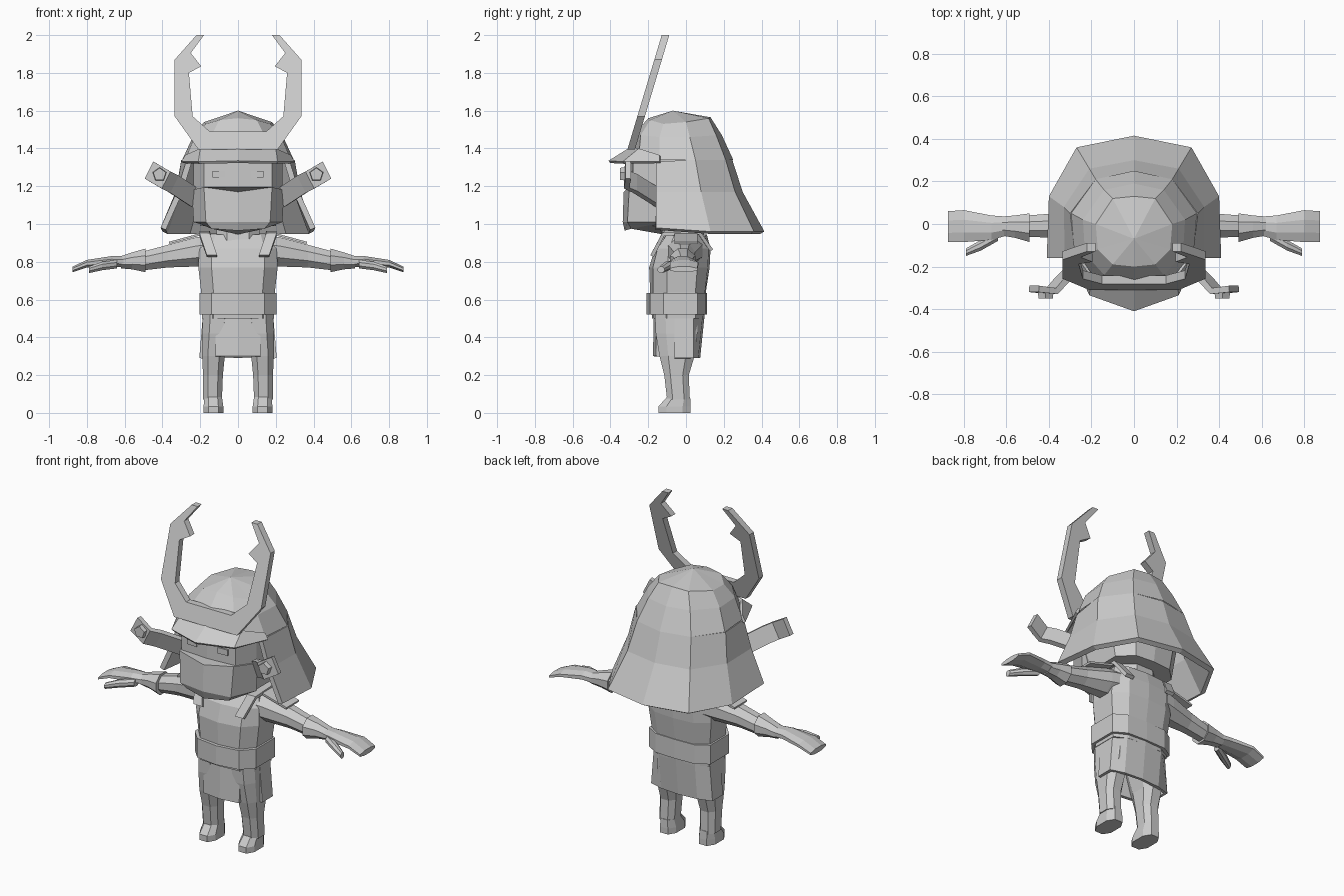
import bpy, bmesh, math
from mathutils import Vector

if "Cube" in bpy.data.objects:
    bpy.data.objects.remove(bpy.data.objects["Cube"])

grey = bpy.data.materials.new("light_grey")
grey.diffuse_color = (0.6, 0.6, 0.6, 1)
grey.use_nodes = True
grey.node_tree.nodes["Principled BSDF"].inputs["Base Color"].default_value = grey.diffuse_color


def finish(name, bm, mirror=False, thick=0.0, offset=-1):
    bmesh.ops.remove_doubles(bm, verts=bm.verts, dist=1e-5)
    bmesh.ops.recalc_face_normals(bm, faces=bm.faces)
    me = bpy.data.meshes.new(name)
    bm.to_mesh(me)
    bm.free()
    me.materials.append(grey)
    ob = bpy.data.objects.new(name, me)
    bpy.context.collection.objects.link(ob)
    if thick:
        m = ob.modifiers.new("thickness", 'SOLIDIFY')
        m.thickness, m.offset = thick, offset
    if mirror:
        ob.modifiers.new("mirror", 'MIRROR')
    return ob


def loft(name, rings, closed=True, caps=True, **kw):
    """Skin a list of equal-length point rows."""
    bm = bmesh.new()
    rows = [[bm.verts.new(p) for p in r] for r in rings]
    n = len(rows[0])
    for a, b in zip(rows, rows[1:]):
        for i in range(n if closed else n - 1):
            j = (i + 1) % n
            bm.faces.new((a[i], a[j], b[j], b[i]))
    if closed and caps:
        bm.faces.new(rows[0])
        bm.faces.new(rows[-1])
    return finish(name, bm, **kw)


def sym(half):
    """Complete a half outline, running from front centre to back centre."""
    return half + [(-x, y, z) for x, y, z in reversed(half) if x > 1e-6]


def level(z, *pts):
    return sym([(x, y, z) for x, y in pts])


def box_ring(x0, x1, y0, y1, z, c=0.25):
    """Chamfered rectangle at height z."""
    dx, dy = (x1 - x0) * c, (y1 - y0) * c
    return [(x0 + dx, y0, z), (x1 - dx, y0, z), (x1, y0 + dy, z), (x1, y1 - dy, z),
            (x1 - dx, y1, z), (x0 + dx, y1, z), (x0, y1 - dy, z), (x0, y0 + dy, z)]


def limb_ring(x, y0, y1, z0, z1, lean=0.0):
    """Chamfered rectangle across a sideways limb."""
    return [(x + lean * (v - z0), u, v) for u, v, _ in box_ring(y0, y1, z0, z1, 0)]


# Helmet dome
dome = [
    sym([(0, -.28, 1.36), (.2, -.25, 1.35), (.28, -.14, 1.34), (.295, .05, 1.34), (.18, .21, 1.34), (0, .25, 1.34)]),
    sym([(0, -.27, 1.48), (.14, -.24, 1.47), (.23, -.14, 1.46), (.24, .02, 1.46), (.14, .16, 1.47), (0, .19, 1.47)]),
    sym([(0, -.2, 1.56), (.1, -.19, 1.55), (.17, -.12, 1.53), (.18, 0, 1.54), (.1, .12, 1.56), (0, .13, 1.565)]),
    [(0, -.07, 1.6)] * 10]
bm_rows = loft("helmet_dome", dome, caps=False)

# Flared neck guard hanging from the dome
def guard(z0, z, pts):
    half = [(x, y, z0 if i == 0 else z) for i, (x, y) in enumerate(pts)]
    return half + [(-x, y, w) for x, y, w in reversed(half[:-1])]

loft("neck_guard", [
    guard(1.33, 1.34, [(.275, -.16), (.3, .05), (.18, .21), (0, .245)]),
    guard(1.17, 1.17, [(.325, -.16), (.33, .08), (.21, .26), (0, .3)]),
    guard(.98, .96, [(.41, -.16), (.4, .13), (.27, .36), (0, .415)])],
    closed=False, thick=.03)

# Visor brim
loft("visor", [
    [(-.28, -.14, 1.365), (-.2, -.25, 1.4), (0, -.29, 1.41), (.2, -.25, 1.4), (.28, -.14, 1.365)],
    [(-.3, -.14, 1.33), (-.21, -.335, 1.33), (0, -.41, 1.335), (.21, -.335, 1.33), (.3, -.14, 1.33)]],
    closed=False, thick=.015)

# Crescent horn crest, a flat plate leaning back
outline = [(0, 1.395), (.21, 1.395), (.335, 1.57), (.335, 1.87), (.22, 2.0), (.18, 2.0), (.25, 1.905),
           (.195, 1.835), (.26, 1.80), (.24, 1.57), (.15, 1.49), (0, 1.49)]
bm = bmesh.new()
sides = [[bm.verts.new((x, -.31 + dy + (z - 1.395) * .3, z)) for x, z in outline] for dy in (0, .04)]
for s in sides:
    bm.faces.new(s)
for i in range(len(outline) - 1):
    bm.faces.new((sides[0][i], sides[0][i + 1], sides[1][i + 1], sides[1][i]))
finish("horn_crest", bm, mirror=True)

# Curled side wings of the helmet with pentagonal studs
path = [(.23, -.15, 1.14), (.345, -.27, 1.215), (.385, -.315, 1.235), (.47, -.305, 1.285)]
loft("side_wing", [[(x - s * .023, y, z + s * .045) for x, y, z in path] for s in (1, -1)],
     closed=False, mirror=True, thick=.03, offset=0)
loft("wing_stud", [[(.415 + r * math.sin(k * math.tau / 5), y, 1.262 + r * math.cos(k * math.tau / 5))
                    for k in range(5)] for y, r in ((-.31, .04), (-.35, .035))], mirror=True)

# Head with the face plane, and the mask covering the lower face
loft("head", [
    level(.99, (0, -.27), (.14, -.24), (.2, -.12), (.2, .08), (.12, .16), (0, .17)),
    level(1.18, (0, -.295), (.18, -.28), (.235, -.16), (.235, .08), (.14, .18), (0, .2)),
    level(1.36, (0, -.295), (.18, -.28), (.235, -.16), (.235, .08), (.14, .18), (0, .2))])
loft("face_mask", [
    sym([(0, -.325, .965), (.14, -.29, .975), (.2, -.16, 1.0), (0, -.12, .945)]),
    sym([(0, -.335, 1.01), (.17, -.31, 1.01), (.235, -.16, 1.01), (0, -.12, 1.0)]),
    sym([(0, -.33, 1.17), (.18, -.3, 1.195), (.245, -.16, 1.18), (0, -.12, 1.18)])])
loft("eye", [[(.07, y, 1.245), (.135, y + .003, 1.245), (.135, y + .003, 1.28), (.07, y, 1.28)]
             for y in (-.296, -.287)], mirror=True)

# Neck and torso
loft("neck", [box_ring(-.12, .12, -.13, .1, .86), box_ring(-.11, .11, -.11, .09, 1.02)])
loft("torso", [
    level(.5, (0, -.18), (.13, -.17), (.19, -.1), (.19, .05), (.11, .09), (0, .095)),
    level(.64, (0, -.19), (.13, -.175), (.195, -.1), (.195, .05), (.12, .1), (0, .105)),
    level(.77, (0, -.195), (.14, -.175), (.21, -.1), (.21, .06), (.13, .115), (0, .125)),
    level(.87, (0, -.165), (.14, -.15), (.205, -.09), (.205, .06), (.13, .12), (0, .13)),
    level(.945, (0, -.1), (.12, -.1), (.18, -.06), (.18, .05), (.12, .1), (0, .11))])
loft("belt", [level(z, (0, -.21), (.14, -.19), (.205, -.12), (.205, .06), (.13, .105), (0, .11))
              for z in (.52, .635)])

# Shoulder straps
strap = [(.135, -.18, .83), (.175, -.12, .945), (.175, .07, .955), (.14, .135, .86)]
loft("shoulder_strap", [[(x + d, y, z) for x, y, z in strap] for d in (-.025, .03)],
     closed=False, mirror=True, thick=.02, offset=0)

# Waist panels: a front apron and a wrapping rear one
loft("front_apron", [[(x, y + dy, z) for x, y in ((-.12, -.155), (0, -.17), (.12, -.155))]
                     for z, dy in ((.53, 0), (.3, -.005))], closed=False, thick=.02)
loft("rear_panel", [
    [(k * x, y, z) for k, x, y in ((1, a, -.06), (1, a, .04), (1, .12, b), (0, 0, b + .01),
                                   (-1, .12, b), (-1, a, .04), (-1, a, -.06))]
    for z, a, b in ((.53, .185, .09), (.29, .205, .065))], closed=False, thick=.02)

# Legs and feet
loft("leg", [box_ring(*r) for r in (
    (.085, .185, -.1, .02, .07), (.08, .185, -.115, .015, .2), (.07, .19, -.14, .045, .3),
    (.04, .19, -.16, .06, .42), (.03, .185, -.165, .06, .53))], mirror=True)
loft("foot", [box_ring(*r) for r in (
    (.078, .182, -.145, .025, 0), (.078, .182, -.145, .025, .035), (.085, .178, -.1, .022, .085))], mirror=True)

# Sleeved arms, cuffs, hands and thumbs
def limb(name, *rows):
    rings = []
    for x, y0, y1, z0, z1 in rows:
        rings.append([(x, u, v) for u, v in (
            (y0, z0 * .7 + z1 * .3), (y0 * .7 + y1 * .3, z0), (y0 * .3 + y1 * .7, z0), (y1, z0 * .7 + z1 * .3),
            (y1, z0 * .3 + z1 * .7), (y0 * .3 + y1 * .7, z1), (y0 * .7 + y1 * .3, z1), (y0, z0 * .3 + z1 * .7))])
    return loft(name, rings, mirror=True)

limb("arm", (.15, -.1, .09, .78, .94), (.22, -.09, .08, .775, .93), (.37, -.065, .05, .77, .89),
     (.5, -.06, .04, .755, .855))
limb("cuff", (.49, -.085, .05, .745, .87), (.56, -.065, .04, .76, .85), (.62, -.055, .035, .765, .83))
limb("hand", (.6, -.055, .035, .77, .83), (.67, -.075, .04, .775, .83), (.8, -.085, .065, .77, .81),
     (.875, -.085, .06, .745, .775))
limb("thumb", (.64, -.08, -.03, .765, .81), (.72, -.125, -.075, .755, .8), (.79, -.15, -.115, .74, .775))

# Shoulder plates lying on the upper arms
loft("shoulder_plate", [[(x, y, z + dz) for x, z, dz in ((.2, .945, 0), (.365, .9, 0))]
                        for y, dz in ((-.06, 0), (.06, 0))],
     closed=False, mirror=True, thick=.012, offset=0)
